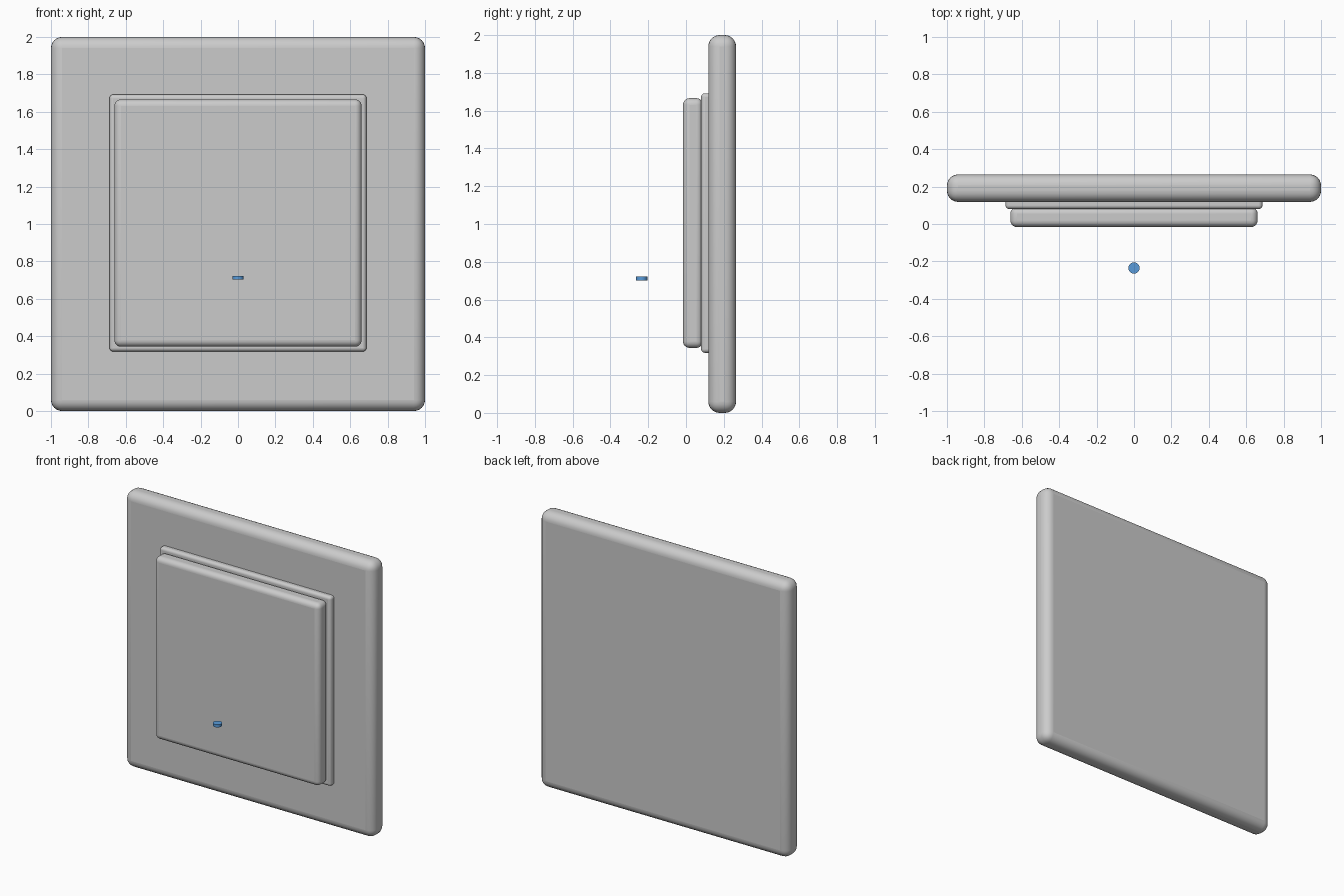
import bpy

if "Cube" in bpy.data.objects:
    bpy.data.objects.remove(bpy.data.objects["Cube"])


def soft(obj, width, segments):
    """Round the edges and smooth the shading."""
    mod = obj.modifiers.new("round_edges", "BEVEL")
    mod.width = width
    mod.segments = segments
    mod.limit_method = "ANGLE"
    bpy.ops.object.shade_smooth_by_angle()


def rounded_slab(name, half, z_mid, y_front, y_back, radius):
    bpy.ops.mesh.primitive_cube_add(size=1, location=(0, (y_front + y_back) / 2, z_mid))
    obj = bpy.context.object
    obj.name = name
    obj.scale = (half * 2, y_back - y_front, half * 2)
    bpy.ops.object.transform_apply(location=False, rotation=False, scale=True)
    soft(obj, radius, 6)
    return obj


# Wall plate, raised surround and rocker button
rounded_slab("wall_plate", 1.0, 1.0, 0.118, 0.265, 0.06)
rounded_slab("rocker_surround", 0.687, 1.005, 0.08, 0.155, 0.02)
rounded_slab("rocker", 0.661, 1.005, -0.016, 0.09, 0.035)

# Small indicator disc floating in front of the rocker
bpy.ops.mesh.primitive_cylinder_add(vertices=32, radius=0.03, depth=0.02,
                                    location=(0, -0.235, 0.712))
disc = bpy.context.object
disc.name = "indicator_disc"
bpy.ops.object.shade_smooth_by_angle()
blue = bpy.data.materials.new("indicator_blue")
blue.diffuse_color = (0.1, 0.33, 0.7, 1)
blue.use_nodes = True
blue.node_tree.nodes["Principled BSDF"].inputs["Base Color"].default_value = blue.diffuse_color
disc.data.materials.append(blue)
